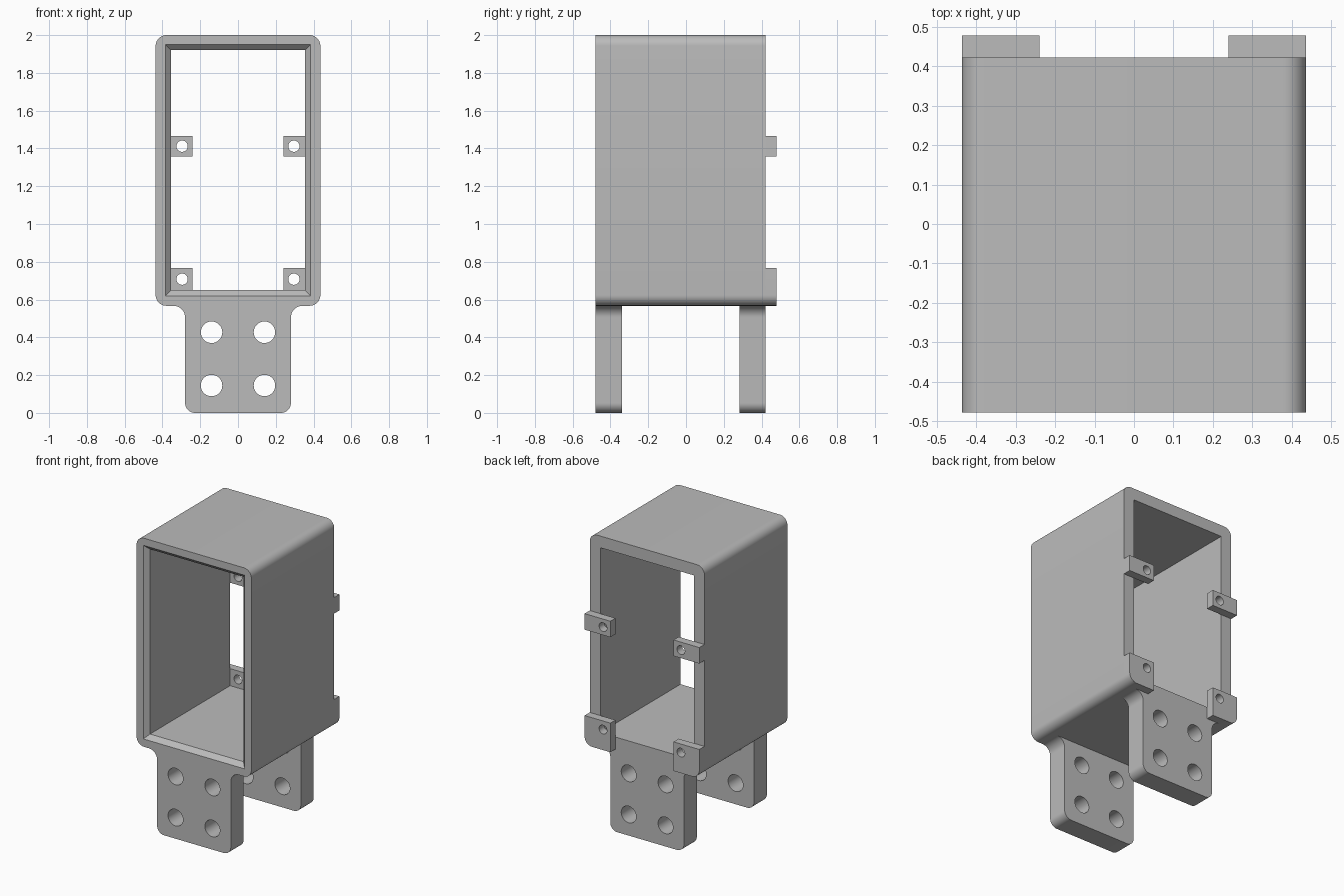
import bpy, bmesh, math
from mathutils import Vector

default = bpy.data.objects.get("Cube")
if default:
    bpy.data.objects.remove(default, do_unlink=True)

grey = bpy.data.materials.new("plain grey")
grey.use_nodes = True
grey.diffuse_color = (0.5, 0.5, 0.5, 1)
grey.node_tree.nodes["Principled BSDF"].inputs["Base Color"].default_value = (0.5, 0.5, 0.5, 1)

FRONT, BACK, LUG_BACK = -0.478, 0.422, 0.478
HALF, BASE, TOP = 0.436, 0.567, 2.0
IN_HALF, IN_BASE, IN_TOP = 0.355, 0.65, 1.92
CHAMFER = 0.03


def outline(corners, steps=10):
    """Closed outline from (x, z, radius) square corners, rounded where radius > 0."""
    pts = []
    for i, (x, z, r) in enumerate(corners):
        p = Vector((x, z))
        u = (Vector(corners[i - 1][:2]) - p).normalized()
        v = (Vector(corners[(i + 1) % len(corners)][:2]) - p).normalized()
        n = steps if r else 0
        for k in range(n + 1):
            t = math.pi / 2 * k / max(n, 1)
            q = p + r * (u + v) - r * (v * math.cos(t) + u * math.sin(t))
            if all((q - o).length > 1e-4 for o in pts):
                pts.append(q)
    return pts


def rect(x0, x1, z0, z1, radii=(0, 0, 0, 0)):
    xz = ((x0, z0), (x1, z0), (x1, z1), (x0, z1))
    return outline([(x, z, r) for (x, z), r in zip(xz, radii)])


def circle(x, z, r, n=32):
    return [Vector((x + r * math.cos(2 * math.pi * k / n), z + r * math.sin(2 * math.pi * k / n)))
            for k in range(n)]


def plate(name, loops, y0, y1):
    """Flat part: first loop is the outer edge, the others are holes."""
    curve = bpy.data.curves.new(name, 'CURVE')
    curve.dimensions, curve.fill_mode = '2D', 'BOTH'
    curve.extrude = (y1 - y0) / 2
    for loop in loops:
        s = curve.splines.new('POLY')
        s.points.add(len(loop) - 1)
        for pt, q in zip(s.points, loop):
            pt.co = (q.x, q.y, 0, 1)
        s.use_cyclic_u = True
    tmp = bpy.data.objects.new(name + "_outline", curve)
    bpy.context.collection.objects.link(tmp)
    dg = bpy.context.evaluated_depsgraph_get()
    mesh = bpy.data.meshes.new_from_object(tmp.evaluated_get(dg))
    bpy.data.objects.remove(tmp, do_unlink=True)
    bm = bmesh.new()
    bm.from_mesh(mesh)
    for v in bm.verts:
        x, z, d = v.co
        v.co = (x, (y0 + y1) / 2 - d, z)
    bmesh.ops.remove_doubles(bm, verts=bm.verts, dist=1e-5)
    bmesh.ops.recalc_face_normals(bm, faces=bm.faces)
    bm.to_mesh(mesh)
    bm.free()
    obj = bpy.data.objects.new(name, mesh)
    bpy.context.collection.objects.link(obj)
    return obj


def finish(obj):
    mesh = obj.data
    mesh.materials.clear()
    mesh.materials.append(grey)
    bpy.ops.object.select_all(action='DESELECT')
    obj.select_set(True)
    bpy.context.view_layer.objects.active = obj
    bpy.ops.object.shade_smooth_by_angle(angle=math.radians(30))


# Rectangular sleeve, open front and back
sleeve = plate("sleeve", [rect(-HALF, HALF, BASE, TOP, (0.057,) * 4),
                          rect(-IN_HALF, IN_HALF, IN_BASE, IN_TOP)], FRONT, BACK)

# Tapered cutter for the chamfer round the front opening
bm = bmesh.new()
bmesh.ops.create_cube(bm, size=2)
mid, half_h = (IN_BASE + IN_TOP) / 2, (IN_TOP - IN_BASE) / 2
for v in bm.verts:
    grow = 2 * CHAMFER if v.co.y < 0 else -CHAMFER
    y = FRONT + CHAMFER - grow
    v.co = (v.co.x * (IN_HALF + grow), y, mid + v.co.z * (half_h + grow))
cut_mesh = bpy.data.meshes.new("chamfer_cutter")
bm.to_mesh(cut_mesh)
bm.free()
cutter = bpy.data.objects.new("chamfer_cutter", cut_mesh)
bpy.context.collection.objects.link(cutter)
cutter.hide_render = True
mod = sleeve.modifiers.new("front chamfer", 'BOOLEAN')
mod.operation, mod.solver, mod.object = 'DIFFERENCE', 'EXACT', cutter
bpy.context.view_layer.objects.active = sleeve
bpy.ops.object.modifier_apply(modifier=mod.name)
bpy.data.objects.remove(cutter, do_unlink=True)
finish(sleeve)

# Two mounting legs with four bolt holes and filleted shoulders
W, R = 0.28, 0.062
leg = outline([(-W, 0, 0.053), (W, 0, 0.053), (W, BASE, R), (W + R, BASE, 0),
               (-W - R, BASE, 0), (-W, BASE, R)])
bolts = [circle(x, z, 0.057) for x in (-0.14, 0.14) for z in (0.145, 0.427)]
for name, y in (("front_leg", FRONT), ("back_leg", BACK - 0.14)):
    finish(plate(name, [leg] + bolts, y, y + 0.14))

# Four screw lugs on the back rim
for side, s in (("left", 1), ("right", -1)):
    for level, z0, z1, hole, r in (("upper", 1.357, 1.467, 1.412, 0), ("lower", BASE, 0.767, 0.708, 0.057)):
        edge = rect(0.24, HALF, z0, z1, (0, r, 0, 0))
        loops = [[Vector((q.x * s, q.y)) for q in loop] for loop in (edge, circle(0.296, hole, 0.03))]
        finish(plate(f"{level}_{side}_lug", loops, BACK, LUG_BACK))
